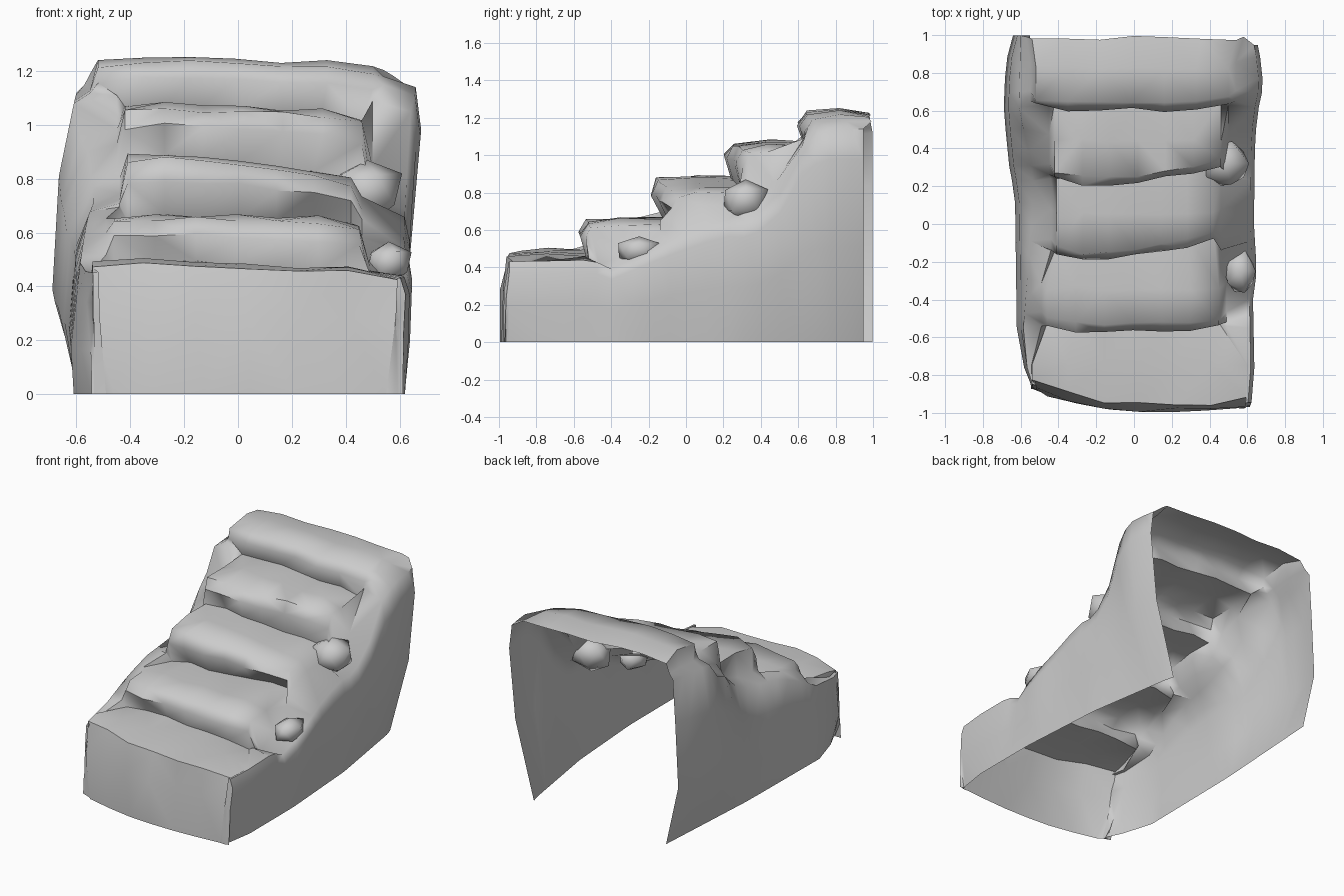
import bpy, bmesh, random
from mathutils import Vector

if "Cube" in bpy.data.objects:
    bpy.data.objects.remove(bpy.data.objects["Cube"])

random.seed(4)

def interp(pts, t):
    if t <= pts[0][0]:
        return pts[0][1]
    for (a, u), (b, v) in zip(pts, pts[1:]):
        if t <= b:
            return u + (v - u) * (t - a) / (b - a)
    return pts[-1][1]

def jit(a):
    return random.uniform(-a, a)

def finish(bm, name):
    me = bpy.data.meshes.new(name)
    bm.to_mesh(me)
    bm.free()
    ob = bpy.data.objects.new(name, me)
    bpy.context.collection.objects.link(ob)
    bpy.ops.object.select_all(action='DESELECT')
    ob.select_set(True)
    bpy.context.view_layer.objects.active = ob
    bpy.ops.object.shade_smooth_by_angle(angle=1.1)
    return ob

# Steps: front y, left height, right height, left edge x, right edge x, right-end setback
steps = [(-0.97, 0.50, 0.455, -0.54, 0.60, 0),
         (-0.55, 0.67, 0.645, -0.46, 0.45, 0),
         (-0.17, 0.90, 0.81, -0.41, 0.42, .09),
         (0.23, 1.08, 1.04, -0.42, 0.46, .07),
         (0.62, 1.25, 1.225, -0.52, 0.50, 0)]

# Side walls along y: widest x, x at the foot, x at the top of the bank
wall_l = [(-1, -.54), (-.85, -.56), (-.6, -.62), (.15, -.63), (.3, -.66), (.6, -.69), (.85, -.68), (1, -.64)]
wall_r = [(-1, .60), (-.9, .64), (-.4, .63), (-.25, .65), (0, .635), (.4, .64), (.57, .65), (.73, .685), (1, .655)]
foot_l = [(-1, -.49), (-.85, -.52), (-.55, -.61), (.2, -.60), (1, -.55)]
foot_r = [(-1, .58), (-.8, .62), (-.3, .62), (.3, .58), (1, .47)]
rim_l = [(-1, -.53), (-.6, -.59), (-.1, -.55), (.2, -.53), (.4, -.56), (.6, -.61), (1, -.60)]
# Height of the bank at the wall, and the extra height beside the steps
bank_l = [(-1, .45), (-.6, .46), (-.4, .57), (-.2, .66), (.1, .71), (.3, .80), (.42, .94), (.5, .95), (.62, 1.08), (1, 1.12)]
bank_r = [(-1, .43), (-.5, .44), (-.4, .39), (-.2, .49), (0, .58), (.2, .66), (.35, .65), (.5, .80), (.63, 1.07), (.75, 1.14), (1, 1.14)]
rise_r = [(-.3, .02), (-.1, .11), (.15, .11), (.3, .04)]

# One cross-section row per station: left bottom, over the tread, right bottom
def make_row(y, yf, zl, zr, xl, xr, setback, first, lip=0):
    wl, wr = interp(wall_l, yf), interp(wall_r, yf)
    bl, br = interp(bank_l, yf), interp(bank_r, yf)
    if first:
        bl, br = min(bl, zl), min(br, zr)
    rl, fr = interp(rim_l, yf), interp(foot_r, yf)
    il, ir = max(xl - .03, rl * .96), min(xr + .04, wr * .95)
    up = 0 if first else 1
    row = [(interp(foot_l, yf), yf, 0), (wl, yf, bl * .36), (wl * .965, yf, bl * .75), (rl, yf, bl),
           (il, (y + yf) / 2, bl + .03 * up)]
    for i in range(7):
        t = i / 6
        edge = i in (0, 6)
        z = zl + (zr - zl) * t
        row.append((xl + (xr - xl) * t,
                    y + setback * max(0, t - .4) / .6 + (lip * .025 if edge else 0) + jit(.012),
                    z - (.02 if edge and z > .1 else 0) + (jit(.01) if z > .1 else 0)))
    row += [(ir, (y + yf) / 2, br + interp(rise_r, yf) * up),
            (wr * .97, yf, br), (wr, yf, br * .86),
            (fr + (wr - fr) * .75, yf, br * .45), (fr, yf, 0)]
    # The front left corner is cut back
    if first:
        row = [(x, q + .22 * max(0, -.1 - x) * (q < -.9), z) for x, q, z in row]
    return row

rows = []
pl = pr = 0
for n, (y0, zl, zr, xl, xr, sb) in enumerate(steps):
    y1 = steps[n + 1][0] if n < 4 else 1.0
    frac = [0, .02, .06, .5] if n == 0 else [0, .2, .4, .7]
    under = .06 if n == 2 else .02
    pxl, pxr = (steps[n - 1][3], steps[n - 1][4]) if n else (xl, xr)
    fxl, fxr = max(xl, pxl), min(xr, pxr)
    stations = [(y0 + under, pl, pr, fxl, fxr, 0),
                (y0 - .015, pl + (zl - pl) * .6, pr + (zr - pr) * .6, xl, xr, 1),
                (y0 + .02, zl - .012, zr - .012, xl, xr, 1),
                (y0 + (y1 - y0) * .55, zl + .005, zr + .005, xl, xr, 0)]
    if n == 0:
        stations[0] = (y0 - .015, 0, 0, -.46, .55, 0)
    for k, (f, (y, a, b, l, r, lip)) in enumerate(zip(frac, stations)):
        rows.append(make_row(y, y0 + (y1 - y0) * f, a, b, l, r, sb if k < 3 else 0, n == 0, lip))
    pl, pr = zl, zr
# Back rim, its right edge sits slightly further forward
rim = make_row(.985, .998, 1.225, 1.215, -.54, .54, 0, False)
rows.append([(x, y - (.05 if i > 12 else 0), z) for i, (x, y, z) in enumerate(rim)])

# Hollow rock shell, open at the back and underneath
bm = bmesh.new()
grid = [[bm.verts.new(p) for p in r] for r in rows]
for a, b in zip(grid, grid[1:]):
    for i in range(len(a) - 1):
        bm.faces.new((a[i], a[i + 1], b[i + 1], b[i]))
bmesh.ops.remove_doubles(bm, verts=bm.verts, dist=.002)
bmesh.ops.triangulate(bm, faces=bm.faces)
bm.normal_update()
bmesh.ops.recalc_face_normals(bm, faces=bm.faces)
top = max(bm.faces, key=lambda f: f.calc_center_median().z * abs(f.normal.z))
if top.normal.z < 0:
    bmesh.ops.reverse_faces(bm, faces=bm.faces)
finish(bm, "rock_stair_shell")

# Loose rocks bedded into the right bank: centre and half sizes
rocks = [((.48, .32, .76), (.13, .13, .12)), ((.56, -.25, .49), (.09, .12, .08))]
for n, (c, s) in enumerate(rocks):
    bm = bmesh.new()
    bmesh.ops.create_icosphere(bm, subdivisions=1, radius=1)
    for v in bm.verts:
        k = 1 + jit(.12)
        v.co = Vector([c[i] + v.co[i] * s[i] * k for i in range(3)])
    finish(bm, "bank_rock_%d" % (n + 1))
